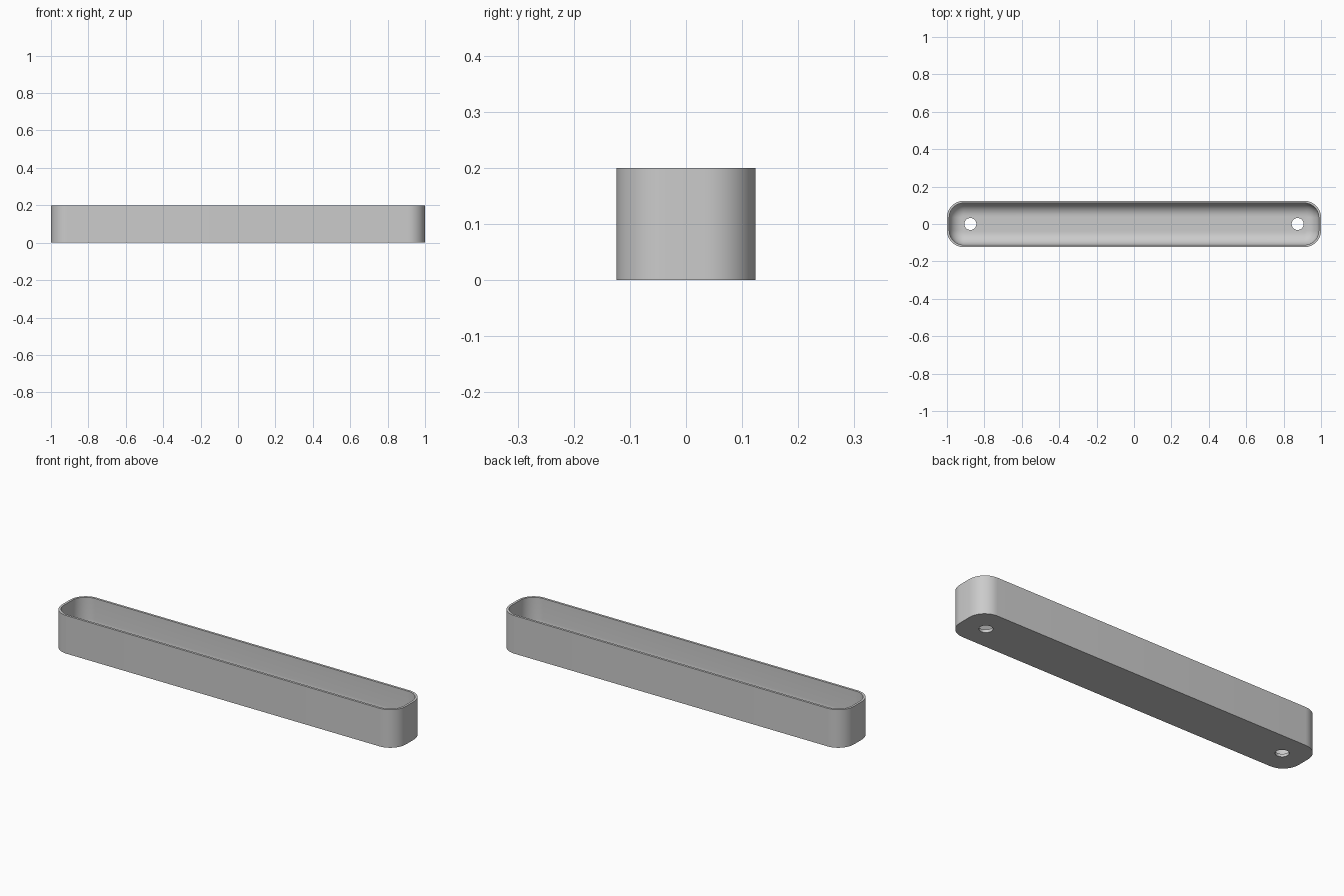
import bpy, bmesh
from math import sin, cos, pi

cube = bpy.data.objects.get("Cube")
if cube:
    bpy.data.objects.remove(cube)

HALF_X, HALF_Y, HEIGHT = 1.0, 0.124, 0.2
RADIUS, WALL, FLOOR, FILLET = 0.09, 0.012, 0.015, 0.07
CORNER_STEPS, FILLET_STEPS = 12, 10

grey = bpy.data.materials.new("Grey plastic")
grey.use_nodes = True
colour = (0.6, 0.6, 0.6, 1)
grey.diffuse_color = colour
grey.node_tree.nodes["Principled BSDF"].inputs["Base Color"].default_value = colour


def rounded_ring(bm, inset, z):
    """Rounded rectangle of vertices, moved inward by inset."""
    r = RADIUS - inset
    ring = []
    for corner, (sx, sy) in enumerate([(1, 1), (-1, 1), (-1, -1), (1, -1)]):
        for i in range(CORNER_STEPS + 1):
            a = (corner + i / CORNER_STEPS) * pi / 2
            ring.append(bm.verts.new((sx * (HALF_X - RADIUS) + r * cos(a),
                                      sy * (HALF_Y - RADIUS) + r * sin(a), z)))
    return ring


# Tray shell: outer wall, rim, inner wall, rounded inner edge and floor
profile = [(0, 0), (0, HEIGHT), (WALL, HEIGHT)]
for i in range(FILLET_STEPS + 1):
    a = i / FILLET_STEPS * pi / 2
    profile.append((WALL + FILLET * (1 - cos(a)), FLOOR + FILLET * (1 - sin(a))))

bm = bmesh.new()
rings = [rounded_ring(bm, inset, z) for inset, z in profile]
for low, high in zip(rings, rings[1:]):
    for i in range(len(low)):
        j = (i + 1) % len(low)
        bm.faces.new((low[i], low[j], high[j], high[i]))
bm.faces.new(rings[0][::-1])
bm.faces.new(rings[-1])
bmesh.ops.recalc_face_normals(bm, faces=bm.faces)
mesh = bpy.data.meshes.new("tray")
bm.to_mesh(mesh)
bm.free()
mesh.materials.append(grey)
tray = bpy.data.objects.new("tray", mesh)
bpy.context.collection.objects.link(tray)

# Drain holes near both ends
for name, x in (("right", -0.875), ("left", 0.875)):
    bpy.ops.mesh.primitive_cylinder_add(vertices=32, radius=0.032, depth=0.1,
                                        location=(x, 0, 0))
    cutter = bpy.context.object
    cutter.name = name + "_hole_cutter"
    cutter.data.materials.append(grey)
    cut = tray.modifiers.new(name + "_hole", "BOOLEAN")
    cut.operation, cut.solver, cut.object = "DIFFERENCE", "EXACT", cutter
    bpy.ops.object.select_all(action="DESELECT")
    tray.select_set(True)
    bpy.context.view_layer.objects.active = tray
    bpy.ops.object.modifier_apply(modifier=cut.name)
    bpy.data.objects.remove(cutter)

bpy.ops.object.shade_smooth_by_angle(angle=pi / 6)
